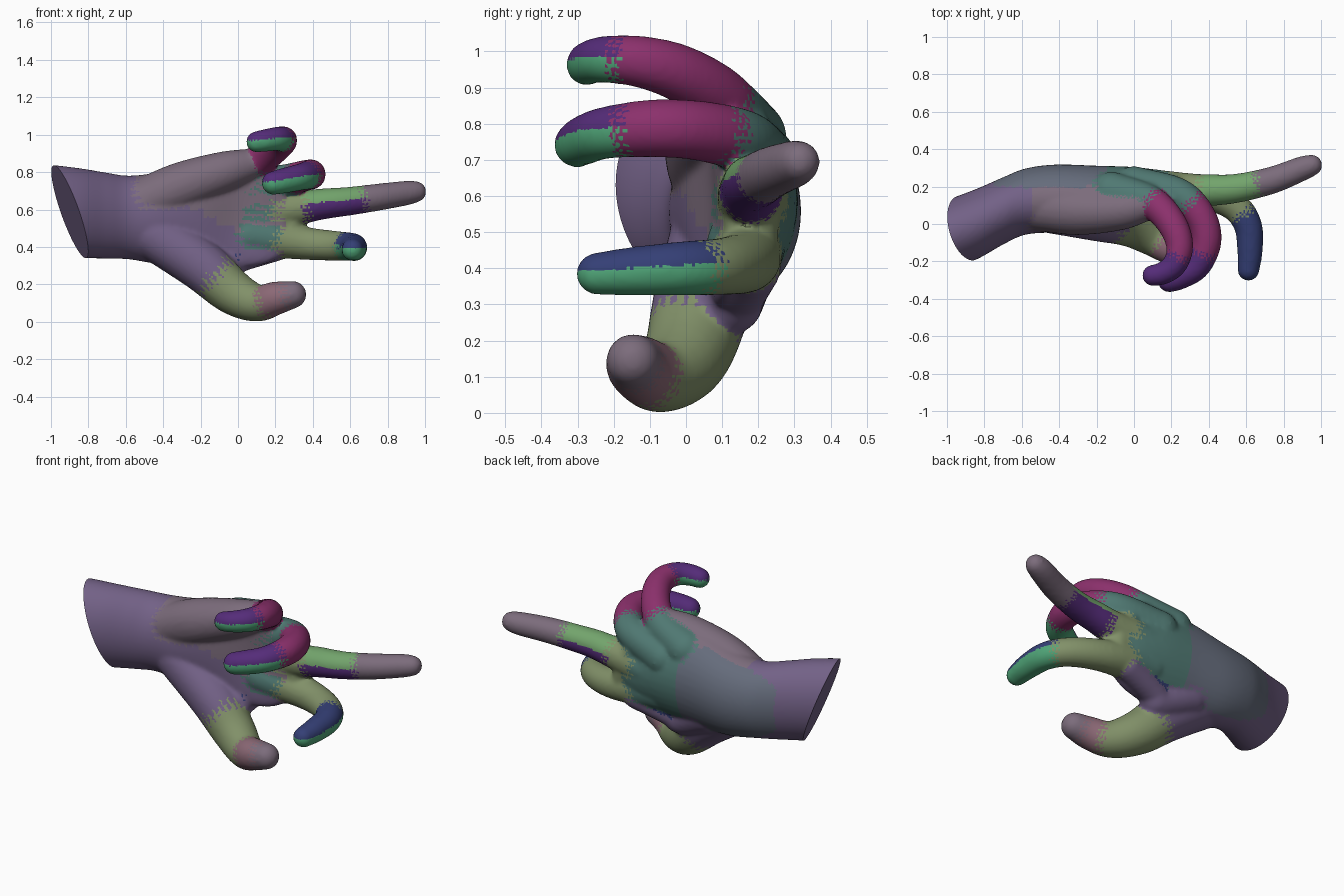
import bpy, bmesh, math
from mathutils import Vector, Matrix, kdtree

if "Cube" in bpy.data.objects:
    bpy.data.objects.remove(bpy.data.objects["Cube"])

COLOURS = {
    "lavender": (.17, .12, .24), "mauve": (.20, .15, .20), "slate": (.13, .15, .20),
    "sea": (.08, .19, .17), "moss": (.22, .28, .14), "green": (.08, .38, .19),
    "navy": (.035, .05, .18), "indigo": (.09, .025, .19), "magenta": (.26, .03, .15),
    "rose": (.26, .14, .18), "leaf": (.17, .37, .15)}
names = list(COLOURS)
bm = bmesh.new()
tags = []                       # (surface point, colour name)


def spline(a, b, c, d, t):
    return .5 * (2 * b + (c - a) * t + (2 * a - 5 * b + 4 * c - d) * t * t
                 + (3 * b - a - 3 * c + d) * t ** 3)


def limb(points):
    """Tapered rounded limb through (x, y, z, radius, "upper/lower colour")."""
    p = [Vector(q[:4]) for q in points]
    p = [2 * p[0] - p[1]] + p + [2 * p[-1] - p[-2]]
    for i in range(1, len(p) - 2):
        n = max(3, int((p[i + 1] - p[i]).length / .018))
        for k in range(n + 1):
            s = spline(p[i - 1], p[i], p[i + 1], p[i + 2], k / n)
            cols = points[i - 1 if k / n < .5 else i][4].split("/")
            new = bmesh.ops.create_icosphere(bm, subdivisions=3, radius=s[3],
                                             matrix=Matrix.Translation(s[:3]))
            tags.extend((v.co.copy(), cols[0] if v.co.z > s[2] else cols[-1])
                        for v in new["verts"])


def body_colour(co):
    if co.y > .2:
        return "slate" if co.x < -.15 else "sea"
    return "lavender" if co.z < .48 - .55 * co.x or co.x < -.6 else "mauve"


# forearm and palm: ellipses along x (x, centre y, centre z, half y, half z, arch)
SECTIONS = [
    (-1.2, -.13, .60, .187, .252, 0), (-1.0, -.06, .592, .189, .247, 0),
    (-.84, .0, .58, .189, .24, 0), (-.70, .07, .567, .18, .23, 0),
    (-.58, .12, .557, .177, .224, 0), (-.42, .138, .555, .18, .247, .01),
    (-.2, .155, .58, .157, .282, .04), (0, .185, .58, .12, .292, .08),
    (.15, .185, .56, .1, .25, .07), (.25, .18, .55, .082, .19, .05)]
N = 40
rings = []
for j in range(len(SECTIONS) - 1):
    q = [Vector(SECTIONS[min(max(j + o, 0), len(SECTIONS) - 1)]) for o in (-1, 0, 1, 2)]
    for k in range(6 if j < len(SECTIONS) - 2 else 7):
        x, cy, cz, hy, hz, arch = spline(*q, k / 6)
        ring = []
        for i in range(N):
            a = math.tau * i / N
            ring.append(bm.verts.new((x, cy + hy * math.cos(a) - arch * math.sin(a) ** 2,
                                      cz + hz * math.sin(a))))
        rings.append(ring)
        tags.extend((v.co.copy(), body_colour(v.co)) for v in ring)
for r, s in zip(rings, rings[1:]):
    for i in range(N):
        bm.faces.new((r[i], r[(i + 1) % N], s[(i + 1) % N], s[i]))
bm.faces.new(rings[0][::-1])
bm.faces.new(rings[-1])

# heel of the palm
limb([(-.5, .09, .64, .13, "mauve"), (-.3, .07, .725, .13, "mauve"),
      (-.08, .075, .80, .11, "mauve"), (.06, .10, .84, .085, "mauve")])
# knuckle row that webs the fingers together
limb([(.06, .15, .80, .078, "sea"), (.17, .18, .70, .078, "sea"),
      (.25, .185, .60, .078, "moss"), (.28, .18, .48, .075, "moss")])
# web between thumb and index finger
limb([(-.25, .13, .40, .12, "lavender"), (-.07, .12, .31, .095, "lavender"),
      (.0, .15, .335, .075, "navy/lavender"), (.2, .185, .40, .078, "moss/lavender")])
# thumb
limb([(-.45, .09, .47, .14, "lavender"), (-.2, .045, .305, .138, "lavender"),
      (-.03, .0, .16, .121, "moss"), (.1, -.072, .1, .1, "moss"),
      (.2, -.128, .125, .09, "rose"), (.292, -.147, .145, .074, "mauve")])
# index finger
limb([(.05, .165, .46, .11, "sea"), (.35, .165, .42, .089, "moss"),
      (.53, .10, .405, .08, "moss"), (.608, -.005, .40, .076, "navy/green"),
      (.62, -.14, .392, .069, "navy/green"), (.612, -.245, .385, .059, "navy/green")])
# middle finger
limb([(.05, .19, .58, .11, "sea"), (.3, .18, .605, .092, "moss"),
      (.42, .182, .625, .085, "leaf/indigo"), (.5, .185, .635, .081, "leaf/indigo"),
      (.6, .2, .645, .077, "leaf/indigo"), (.75, .238, .666, .073, "mauve"),
      (.9, .297, .688, .066, "mauve"), (.95, .314, .695, .057, "mauve")])
# ring finger
limb([(.0, .2, .69, .11, "sea"), (.24, .155, .75, .09, "sea"),
      (.355, .04, .78, .084, "magenta"), (.388, -.09, .787, .081, "magenta"),
      (.34, -.22, .775, .073, "indigo/green"), (.25, -.28, .755, .069, "indigo/green"),
      (.19, -.302, .742, .064, "indigo/green")])
# little finger
limb([(-.12, .17, .76, .11, "sea"), (.06, .13, .83, .09, "sea"),
      (.15, .07, .89, .084, "magenta"), (.22, -.03, .945, .079, "magenta"),
      (.245, -.13, .972, .072, "magenta"), (.215, -.22, .978, .066, "indigo/green"),
      (.15, -.265, .97, .061, "indigo/green"), (.1, -.275, .962, .057, "indigo/green")])

# fuse everything into one skin
src = bpy.data.meshes.new("hand_parts")
bm.to_mesh(src)
bm.free()
hand = bpy.data.objects.new("hand", src)
bpy.context.collection.objects.link(hand)
mod = hand.modifiers.new("fuse", "REMESH")
mod.mode = "VOXEL"
mod.voxel_size = .01
mod = hand.modifiers.new("soften", "SMOOTH")
mod.factor = .5
mod.iterations = 12
fused = bpy.data.meshes.new_from_object(
    hand.evaluated_get(bpy.context.evaluated_depsgraph_get()))
hand.modifiers.clear()
hand.data = fused
bpy.data.meshes.remove(src)

# slanted cut at the wrist end
bm = bmesh.new()
bm.from_mesh(fused)
bmesh.ops.bisect_plane(bm, geom=bm.verts[:] + bm.edges[:] + bm.faces[:],
                       plane_co=(-1.012, .05, .83), plane_no=(1, .3, .38),
                       clear_inner=True)
bmesh.ops.holes_fill(bm, edges=[e for e in bm.edges if e.is_boundary], sides=0)
bm.normal_update()

# colour regions
for n in names:
    m = bpy.data.materials.new(n)
    m.diffuse_color = (*COLOURS[n], 1)
    m.use_nodes = True
    m.node_tree.nodes["Principled BSDF"].inputs["Base Color"].default_value = m.diffuse_color
    fused.materials.append(m)
tree = kdtree.KDTree(len(tags))
for i, (co, _) in enumerate(tags):
    tree.insert(co, i)
tree.balance()
for f in bm.faces:
    c = f.calc_center_median()
    f.material_index = 0 if c.x < -.75 else names.index(tags[tree.find(c)[1]][1])
bm.to_mesh(fused)
bm.free()
fused.name = "hand"

bpy.context.view_layer.objects.active = hand
hand.select_set(True)
bpy.ops.object.shade_smooth_by_angle(angle=math.radians(40))
